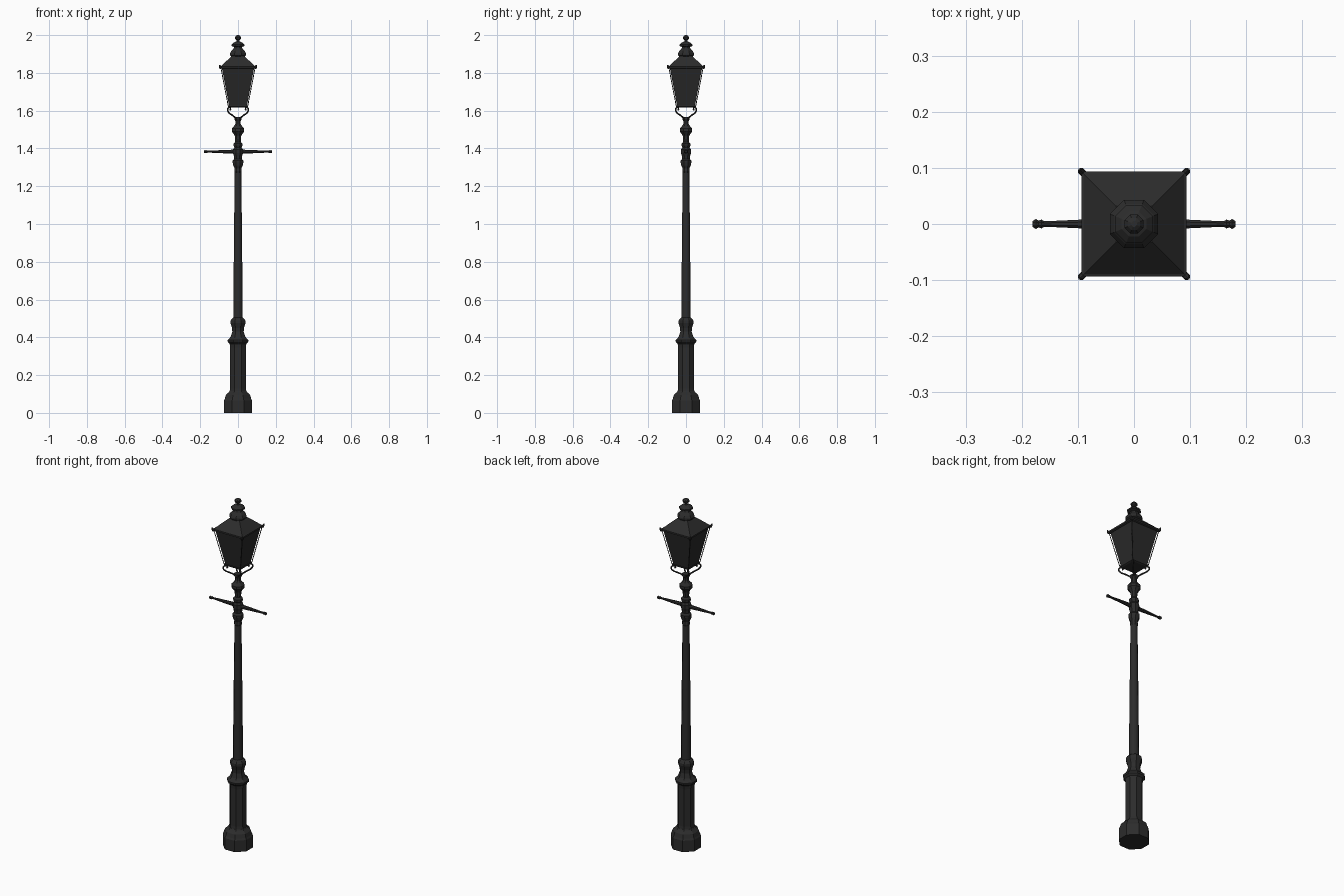
import bpy, bmesh, math
from mathutils import Matrix, Vector

if "Cube" in bpy.data.objects:
    bpy.data.objects.remove(bpy.data.objects["Cube"])

iron = bpy.data.materials.new("black iron")
iron.diffuse_color = (0.025, 0.025, 0.025, 1)
iron.use_nodes = True
iron.node_tree.nodes["Principled BSDF"].inputs["Base Color"].default_value = iron.diffuse_color
glass = bpy.data.materials.new("dark glass")
glass.diffuse_color = (0.022, 0.022, 0.022, 1)
glass.use_nodes = True
glass.node_tree.nodes["Principled BSDF"].inputs["Base Color"].default_value = glass.diffuse_color


def finish(name, bm, mat=iron, smooth=None):
    bmesh.ops.recalc_face_normals(bm, faces=bm.faces)
    me = bpy.data.meshes.new(name)
    bm.to_mesh(me)
    bm.free()
    me.materials.append(mat)
    ob = bpy.data.objects.new(name, me)
    bpy.context.collection.objects.link(ob)
    if smooth:
        bpy.ops.object.select_all(action='DESELECT')
        ob.select_set(True)
        bpy.context.view_layer.objects.active = ob
        bpy.ops.object.shade_smooth_by_angle(angle=math.radians(smooth))
    return ob


def lathe(name, profile, n, mat=iron, smooth=None, matrix=None):
    """Stack n-sided rings; each profile point is (flat-to-centre radius, height)."""
    bm = bmesh.new()
    rings = []
    for r, z in profile:
        R = r / math.cos(math.pi / n)
        rings.append([bm.verts.new((R * math.cos((k + .5) * math.tau / n),
                                    R * math.sin((k + .5) * math.tau / n), z)) for k in range(n)])
    for a, b in zip(rings, rings[1:]):
        for k in range(n):
            j = (k + 1) % n
            bm.faces.new((a[k], a[j], b[j], b[k]))
    bm.faces.new(rings[0])
    bm.faces.new(rings[-1])
    if matrix:
        bm.transform(matrix)
    return finish(name, bm, mat, smooth)


def tube(name, points, radius):
    """Thin iron rod following a path of points."""
    cu = bpy.data.curves.new(name, 'CURVE')
    cu.dimensions = '3D'
    cu.bevel_depth = radius
    cu.bevel_resolution = 1
    cu.use_fill_caps = True
    sp = cu.splines.new('POLY')
    sp.points.add(len(points) - 1)
    for p, co in zip(sp.points, points):
        p.co = (*co, 1)
    cu.materials.append(iron)
    ob = bpy.data.objects.new(name, cu)
    bpy.context.collection.objects.link(ob)
    return ob


# Octagonal plinth and pedestal
lathe("plinth", [(.075, 0), (.075, .065), (.070, .075), (.064, .095), (.050, .108), (.045, .115)], 8)
lathe("pedestal", [(.045, .11), (.042, .13), (.042, .345), (.044, .365), (.054, .375), (.055, .385),
                   (.044, .397), (.038, .405), (.030, .43), (.032, .45), (.040, .475), (.040, .488),
                   (.032, .50), (.024, .505)], 8)

# Tapered shaft
lathe("shaft", [(.025, .50), (.023, .75), (.020, 1.05), (.017, 1.285)], 8, smooth=50)

# Turned neck carrying the crossbar and the lantern
lathe("neck", [(.017, 1.27), (.020, 1.28), (.018, 1.295), (.025, 1.31), (.028, 1.325), (.028, 1.335),
               (.020, 1.345), (.022, 1.36), (.026, 1.375), (.026, 1.395), (.019, 1.405), (.024, 1.415),
               (.024, 1.425), (.015, 1.435), (.017, 1.465), (.022, 1.475), (.033, 1.49), (.033, 1.505),
               (.020, 1.52), (.014, 1.53), (.014, 1.545), (.019, 1.555), (.019, 1.567)], 8)

# Ladder rest: two tapered arms with end knobs
for side in (-1, 1):
    m = Matrix.Translation((0, 0, 1.383)) @ Matrix.Rotation(side * math.pi / 2, 4, 'Y')
    lathe("ladder_arm", [(.011, 0), (.010, .04), (.008, .09), (.005, .155), (.005, .160), (.008, .165),
                         (.006, .170), (.009, .175), (.005, .181)], 8, matrix=m)

# Lantern body
lathe("lantern_glass", [(.047, 1.624), (.086, 1.83)], 4, glass)
lathe("lantern_floor", [(.044, 1.617), (.052, 1.621), (.052, 1.627)], 4)

# Roof, square eave and stacked chimney
lathe("roof", [(.088, 1.822), (.094, 1.825), (.094, 1.834), (.089, 1.836), (.062, 1.862), (.032, 1.89)], 4)
lathe("chimney", [(.036, 1.875), (.036, 1.888), (.043, 1.893), (.043, 1.903), (.036, 1.915), (.024, 1.928),
                  (.021, 1.937), (.034, 1.942), (.034, 1.950), (.022, 1.961), (.009, 1.966), (.008, 1.973),
                  (.016, 1.980), (.017, 1.988), (.011, 1.996), (.005, 2.0)], 8)

# Corner parts: rods, eave spikes and scroll brackets
scroll = [(.012, 1.552), (.024, 1.565), (.045, 1.577), (.065, 1.586), (.077, 1.598), (.078, 1.610),
          (.070, 1.618), (.059, 1.616), (.055, 1.608), (.060, 1.603)]
d = math.sqrt(.5)
for sx in (-1, 1):
    for sy in (-1, 1):
        tube("corner_rod", [(sx * .051, sy * .051, 1.622), (sx * .091, sy * .091, 1.83)], .0022)
        tube("scroll_bracket", [(sx * r * d, sy * r * d, z) for r, z in scroll], .0042)
        axis = Vector((sx * .3, sy * .3, 1)).to_track_quat('Z', 'Y').to_matrix().to_4x4()
        lathe("eave_spike", [(.006, 0), (.006, .01), (.002, .022)], 6,
              matrix=Matrix.Translation((sx * .091, sy * .091, 1.822)) @ axis)
